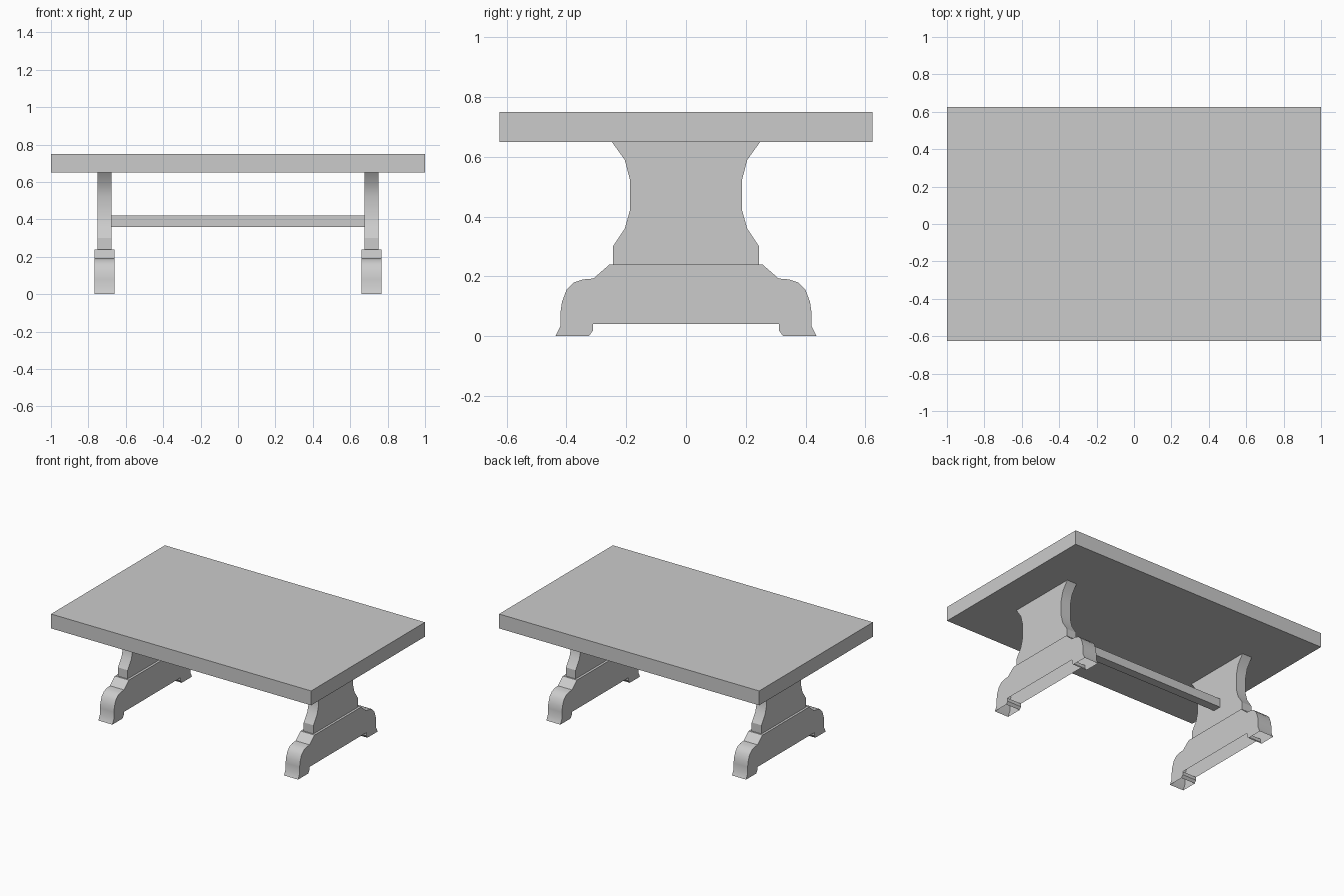
import bpy, bmesh, math

if "Cube" in bpy.data.objects:
    bpy.data.objects.remove(bpy.data.objects["Cube"])


def box(name, size, center):
    bm = bmesh.new()
    bmesh.ops.create_cube(bm, size=1)
    bmesh.ops.scale(bm, vec=size, verts=bm.verts)
    bmesh.ops.translate(bm, vec=center, verts=bm.verts)
    return finish(name, bm)


def finish(name, bm):
    me = bpy.data.meshes.new(name)
    bm.to_mesh(me)
    bm.free()
    ob = bpy.data.objects.new(name, me)
    bpy.context.collection.objects.link(ob)
    return ob


def profile_slab(name, half, x0, x1, open_bottom=False):
    """Mirror a half profile (y, z) about y = 0 and extrude it along x."""
    outline = half + [(-y, z) for y, z in reversed(half)]
    bm = bmesh.new()
    face = bm.faces.new([bm.verts.new((x0, y, z)) for y, z in outline])
    ext = bmesh.ops.extrude_face_region(bm, geom=[face], use_keep_orig=True)
    moved = [v for v in ext["geom"] if isinstance(v, bmesh.types.BMVert)]
    bmesh.ops.translate(bm, vec=(x1 - x0, 0, 0), verts=moved)
    bmesh.ops.recalc_face_normals(bm, faces=bm.faces)
    if open_bottom:
        under = [f for f in bm.faces if f.normal.z < -0.9]
        bmesh.ops.delete(bm, geom=under, context='FACES')
    ob = finish(name, bm)
    bpy.ops.object.select_all(action='DESELECT')
    bpy.context.view_layer.objects.active = ob
    ob.select_set(True)
    bpy.ops.object.shade_smooth_by_angle(angle=math.radians(30))
    return ob


# Half profiles, top to bottom
UPRIGHT = [(0.248, 0.65), (0.205, 0.59), (0.188, 0.525), (0.188, 0.42),
           (0.205, 0.36), (0.245, 0.30), (0.245, 0.24)]
FOOT = [(0.256, 0.24), (0.31, 0.193), (0.345, 0.19), (0.375, 0.18),
        (0.40, 0.155), (0.415, 0.115), (0.42, 0.08), (0.42, 0.035),
        (0.437, 0.0), (0.325, 0.0), (0.312, 0.018), (0.312, 0.04)]

# Top slab and stretcher bar
box("table_top", (2, 1.25, 0.1), (0, 0, 0.70))
box("stretcher", (1.36, 0.06, 0.06), (0, 0, 0.39))

# Trestle at each end: shaped upright on a hollow-bottomed foot
for side, s in (("left", -1), ("right", 1)):
    profile_slab(side + "_upright", UPRIGHT, s * 0.677, s * 0.752)
    profile_slab(side + "_foot", FOOT, s * 0.66, s * 0.768, open_bottom=True)
